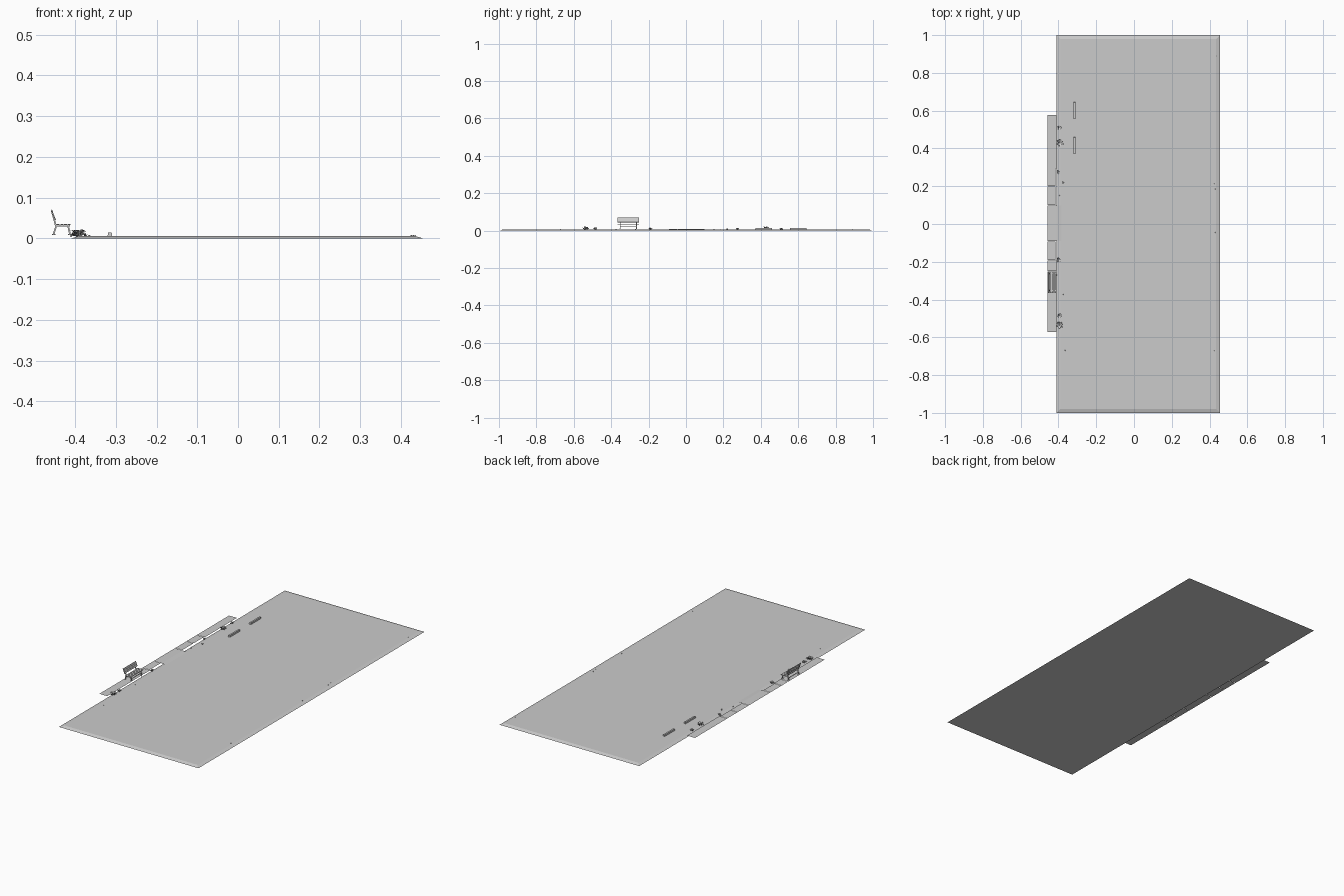
import bpy, bmesh, math, random
from mathutils import Vector

random.seed(4)
cube = bpy.data.objects.get("Cube")
if cube:
    bpy.data.objects.remove(cube, do_unlink=True)

grey = bpy.data.materials.new("light_grey")
grey.use_nodes = True
shade = (0.6, 0.6, 0.6, 1)
grey.diffuse_color = shade
grey.node_tree.nodes["Principled BSDF"].inputs["Base Color"].default_value = shade


def finish(name, bm):
    mesh = bpy.data.meshes.new(name)
    bm.to_mesh(mesh)
    bm.free()
    mesh.materials.append(grey)
    obj = bpy.data.objects.new(name, mesh)
    bpy.context.collection.objects.link(obj)
    return obj


def add_box(bm, lo, hi, inset=0.0):
    """Box between two corners; inset tapers the top."""
    geo = bmesh.ops.create_cube(bm, size=1)["verts"]
    lo, hi = Vector(lo), Vector(hi)
    for v in geo:
        top = v.co.z > 0
        for i in range(3):
            s = v.co[i]
            v.co[i] = hi[i] if s > 0 else lo[i]
            if top and i < 2:
                v.co[i] -= math.copysign(inset, s)


def add_bar(bm, a, b, half_y, thick):
    """Extrude a sloping bar in the xz plane along y."""
    a, b = Vector(a), Vector(b)
    d = (b - a).normalized()
    n = Vector((-d.z, 0, d.x)) * thick / 2
    ring = [a + n, b + n, b - n, a - n]
    y = Vector((0, half_y, 0))
    f = bm.faces.new([bm.verts.new(p - y) for p in ring])
    out = bmesh.ops.extrude_face_region(bm, geom=[f])["geom"]
    bmesh.ops.translate(bm, verts=[v for v in out if isinstance(v, bmesh.types.BMVert)], vec=y * 2)
    bmesh.ops.recalc_face_normals(bm, faces=bm.faces[:])


def quad(bm, pts):
    bm.faces.new([bm.verts.new(p) for p in pts])


# Paved lot with a shallow sloping rim
bm = bmesh.new()
add_box(bm, (-0.41, -1, 0), (0.455, 1, 0.006), 0.02)
finish("pavement", bm)

# Thin sidewalk panels, split by narrow joints, with slots beside the lot
WALK_Z = 0.009
bm = bmesh.new()
edges = [-0.572, -0.25, -0.19, -0.09, 0.1, 0.2, 0.292, 0.578]
for y0, y1 in zip(edges, edges[1:]):
    slot = y0 in (-0.19, 0.1, 0.2)
    x1 = -0.415 if slot else -0.41
    quad(bm, [(-0.459, y0, WALK_Z), (x1, y0, WALK_Z),
              (x1, y1 - 0.002, WALK_Z), (-0.459, y1 - 0.002, WALK_Z)])
finish("sidewalk", bm)

# Ramp joining sidewalk and lot
bm = bmesh.new()
quad(bm, [(-0.41, -0.09, WALK_Z), (-0.385, -0.09, 0.006),
          (-0.385, 0.098, 0.006), (-0.41, 0.098, WALK_Z)])
finish("sidewalk_ramp", bm)

# Wheel stops
for i, y in enumerate((0.415, 0.6)):
    bm = bmesh.new()
    add_box(bm, (-0.32, y - 0.045, 0.005), (-0.309, y + 0.045, 0.015), 0.001)
    finish(f"wheel_stop_{i + 1}", bm)

# Bench slats, facing the lot
BY = -0.308
bm = bmesh.new()
for i in range(4):
    x = -0.445 + i * 0.0088
    add_bar(bm, (x, BY, 0.034), (x + 0.0075, BY, 0.034), 0.057, 0.003)
finish("bench_seat", bm)
bm = bmesh.new()
for i in range(3):
    z = 0.045 + i * 0.0088
    x = -0.448 - i * 0.0034
    add_bar(bm, (x, BY, z), (x - 0.003, BY, z + 0.008), 0.057, 0.003)
finish("bench_back", bm)

# Bench end frames and stretchers
for side, name in ((-1, "right"), (1, "left")):
    bm = bmesh.new()
    y = BY + side * 0.044
    add_bar(bm, (-0.447, y, 0.031), (-0.457, y, 0.068), 0.002, 0.004)
    add_bar(bm, (-0.447, y, 0.031), (-0.412, y, 0.031), 0.002, 0.004)
    add_bar(bm, (-0.446, y, 0.031), (-0.453, y, WALK_Z), 0.002, 0.004)
    add_bar(bm, (-0.417, y, 0.031), (-0.412, y, WALK_Z), 0.002, 0.004)
    for x in (-0.452, -0.413):
        add_box(bm, (x - 0.004, y - 0.003, WALK_Z), (x + 0.004, y + 0.003, WALK_Z + 0.002))
    finish(f"bench_frame_{name}", bm)
bm = bmesh.new()
for x in (-0.449, -0.415):
    add_box(bm, (x - 0.001, BY - 0.044, 0.02), (x + 0.001, BY + 0.044, 0.022))
finish("bench_stretchers", bm)

# Leafy weeds: upright fans of pointed leaves
weeds = [(-0.39, 0.43, 0.021), (-0.395, 0.51, 0.012), (-0.4, 0.275, 0.011),
         (-0.375, 0.22, 0.006), (-0.4, -0.19, 0.013), (-0.395, -0.485, 0.014),
         (-0.392, -0.535, 0.021), (-0.375, -0.375, 0.004)]
for i, (x, y, r) in enumerate(weeds):
    bm = bmesh.new()
    for k in range(30):
        ang = random.uniform(0, math.tau)
        out = Vector((math.cos(ang), math.sin(ang), 0))
        across = Vector((-out.y, out.x, 0)) * r * 0.22
        base = Vector((x, y, 0.006)) + out * r * random.uniform(0, 0.4)
        lift = Vector((0, 0, r * random.uniform(0.25, 0.75)))
        mid = base + out * r * 0.3 + lift
        tip = base + out * r * 0.6 + lift * 0.8
        quad(bm, [base, mid - across, tip, mid + across])
    finish(f"weed_{i + 1}", bm)

# Cracks as narrow raised strips
cracks = [
    [(-0.035, 0.71), (-0.012, 0.7), (0.0, 0.67)],
    [(-0.34, 0.175), (-0.328, 0.15), (-0.33, 0.11)],
    [(-0.295, -0.605), (-0.325, -0.63), (-0.32, -0.67), (-0.333, -0.72)],
    [(0.28, -0.74), (0.24, -0.755), (0.253, -0.795), (0.225, -0.835)],
]
for i, path in enumerate(cracks):
    bm = bmesh.new()
    for a, b in zip(path, path[1:]):
        a, b = Vector((*a, 0.0064)), Vector((*b, 0.0064))
        d = (b - a).normalized()
        w = Vector((-d.y, d.x, 0)) * 0.0015
        quad(bm, [a - w, b - w, b + w, a + w])
    finish(f"crack_{i + 1}", bm)

# Scattered pebbles
bm = bmesh.new()
spots = [(0.435, 0.89), (0.425, 0.215), (0.43, 0.185), (0.43, -0.045),
         (0.425, -0.67), (-0.365, -0.67), (-0.395, 0.15), (-0.41, -0.27)]
for x, y in spots:
    geo = bmesh.ops.create_icosphere(bm, subdivisions=1, radius=0.003)["verts"]
    for v in geo:
        v.co = v.co * random.uniform(0.8, 1.1) + Vector((x, y, 0.006))
finish("pebbles", bm)
